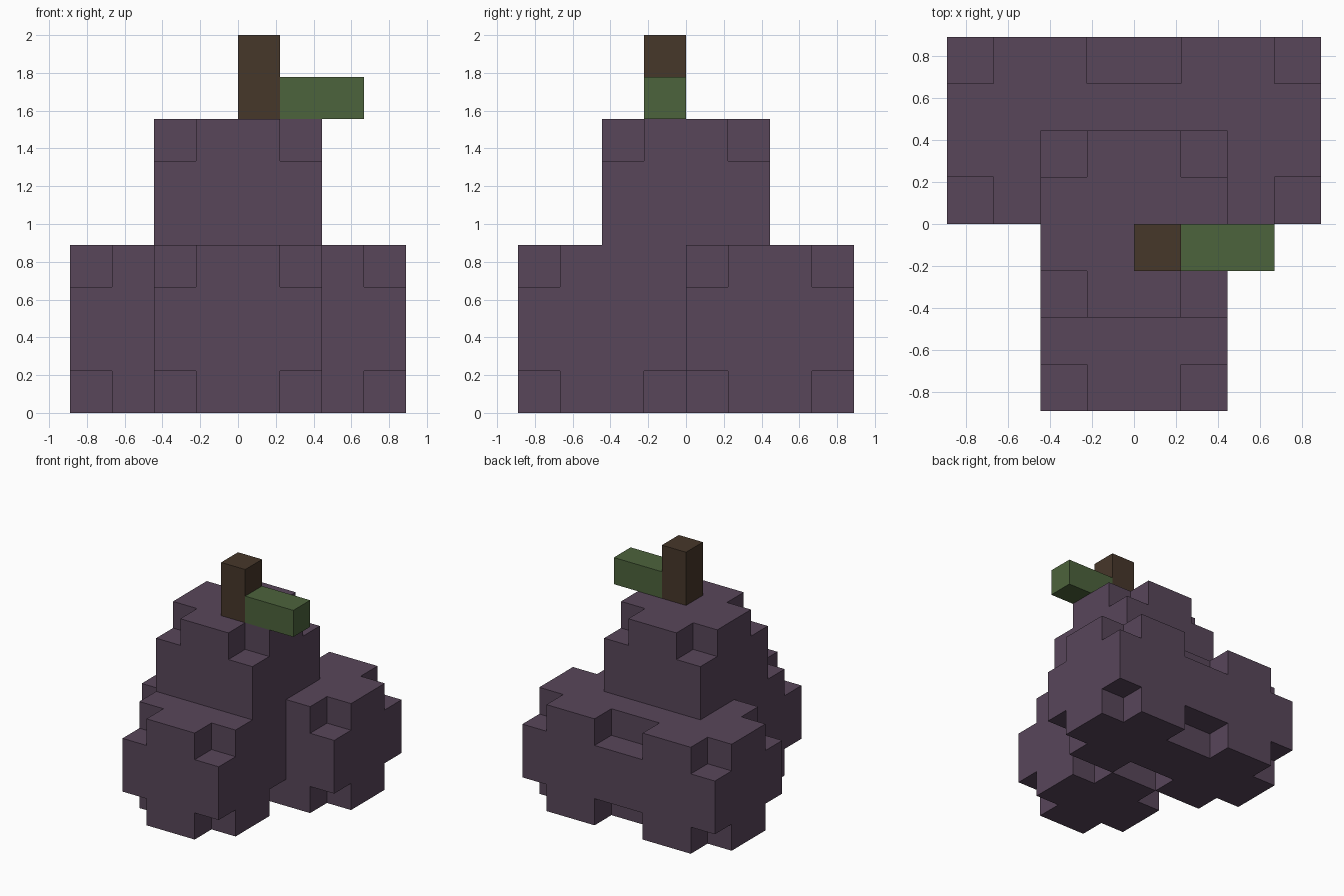
import bpy, bmesh
from itertools import product
from mathutils import Vector

if "Cube" in bpy.data.objects:
    bpy.data.objects.remove(bpy.data.objects["Cube"])

U = 2 / 9  # voxel size


def material(name, rgb):
    m = bpy.data.materials.new(name)
    m.diffuse_color = (*rgb, 1)
    m.use_nodes = True
    m.node_tree.nodes["Principled BSDF"].inputs["Base Color"].default_value = m.diffuse_color
    return m


def block(lo, hi):
    return set(product(*(range(a, b) for a, b in zip(lo, hi))))


def berry(x, y, z):
    """4x4x4 block of cells with its eight corner cells removed."""
    corners = set(product((x, x + 3), (y, y + 3), (z, z + 3)))
    return block((x, y, z), (x + 4, y + 4, z + 4)) - corners


def voxel_object(name, cells, mat):
    """Skin only the exposed faces of a set of cells."""
    bm = bmesh.new()
    for c in cells:
        for axis, side in product(range(3), (0, 1)):
            step = [0, 0, 0]
            step[axis] = 2 * side - 1
            if tuple(a + b for a, b in zip(c, step)) in cells:
                continue
            ring = [(0, 0), (1, 0), (1, 1), (0, 1)]
            if not side:
                ring.reverse()
            quad = []
            for u, v in ring:
                p = Vector(c)
                p[axis] += side
                p[(axis + 1) % 3] += u
                p[(axis + 2) % 3] += v
                quad.append(bm.verts.new(p * U))
            bm.faces.new(quad)
    bmesh.ops.remove_doubles(bm, verts=bm.verts, dist=0.001)
    bmesh.ops.dissolve_limit(bm, angle_limit=0.01, verts=bm.verts, edges=bm.edges)
    mesh = bpy.data.meshes.new(name)
    bm.to_mesh(mesh)
    bm.free()
    mesh.materials.append(mat)
    ob = bpy.data.objects.new(name, mesh)
    bpy.context.collection.objects.link(ob)


# Berry cluster: one in front, two behind, one on top, fused together
cluster = berry(-2, -4, 0) | berry(-4, 0, 0) | berry(0, 0, 0) | berry(-2, -2, 3)
voxel_object("berry_cluster", cluster, material("purple", (0.098, 0.061, 0.102)))

# Stem and leaf
voxel_object("stem", block((0, -1, 7), (1, 0, 9)), material("brown", (0.062, 0.038, 0.023)))
voxel_object("leaf", block((1, -1, 7), (3, 0, 8)), material("green", (0.073, 0.125, 0.045)))
